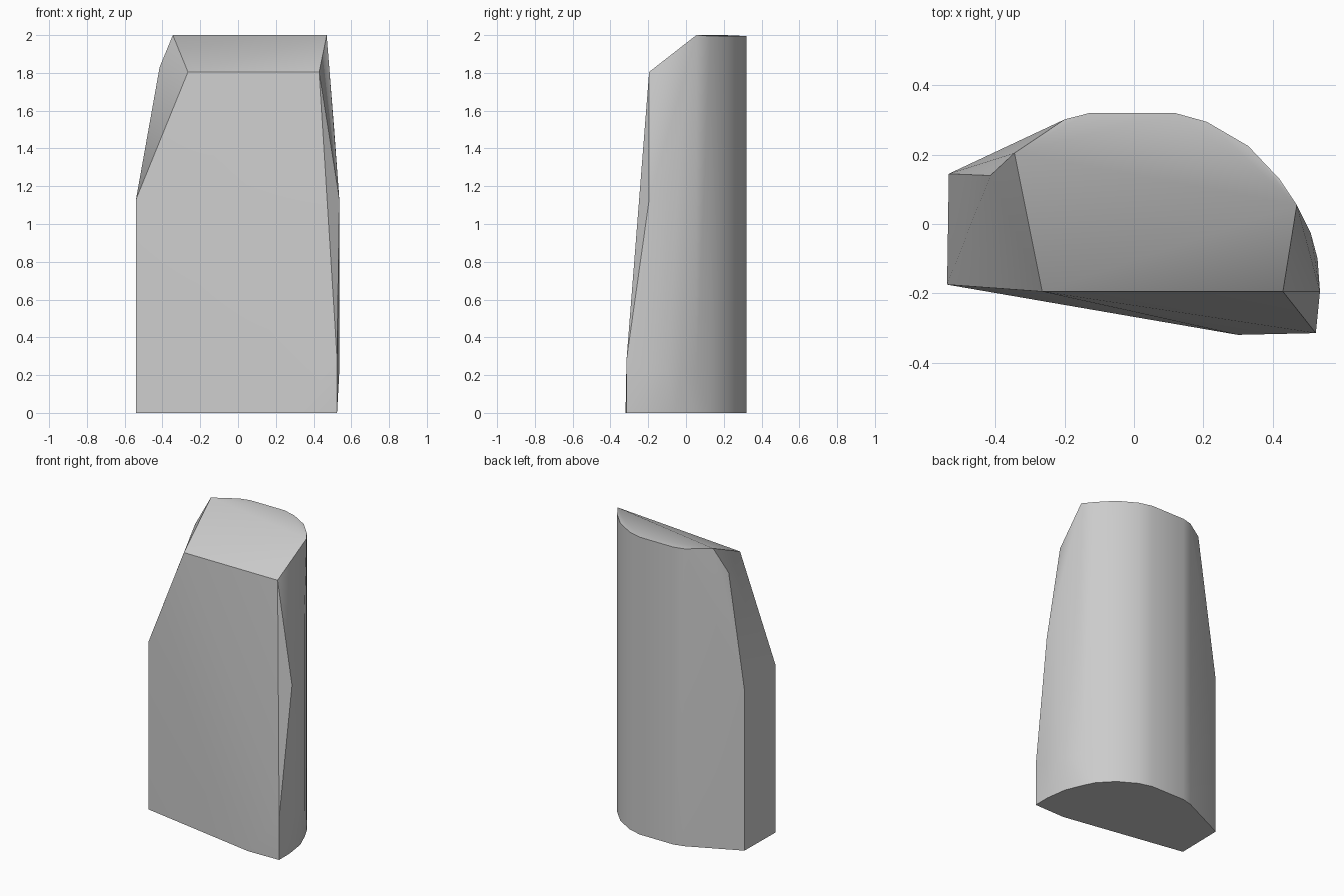
import bpy
import bmesh
from math import radians

cube = bpy.data.objects.get("Cube")
if cube:
    bpy.data.objects.remove(cube, do_unlink=True)

# Pale stone colour
stone = bpy.data.materials.new("pale_grey_stone")
stone.use_nodes = True
colour = (0.6, 0.6, 0.6, 1.0)
stone.diffuse_color = colour
stone.node_tree.nodes["Principled BSDF"].inputs["Base Color"].default_value = colour


def level(outline, z):
    """Lift a plan outline to one height."""
    return [(x, y, z) for x, y in outline]


# Rounded back wall, shared by the foot and the top
back = [(-0.2, 0.302), (-0.13, 0.32), (0.12, 0.32), (0.21, 0.295),
        (0.33, 0.225), (0.42, 0.13), (0.47, 0.055)]
left_side = [(-0.54, -0.175), (-0.535, 0.145)]
bulge = [(0.51, -0.025), (0.53, -0.1), (0.537, -0.195)]

points = []
# Foot, slightly tucked in at the right
points += level(left_side + back[:-1], 0)
points += level([(0.46, 0.05), (0.505, -0.06), (0.525, -0.2),
                 (0.525, -0.315), (0.3, -0.32)], 0)
# Right flank
points += level(bulge + [back[-1]], 0.22)
points += level([(0.525, -0.315)], 0.28)
points += level([bulge[2]], 1.13)
points += level([bulge[1]], 1.2)
points += level([bulge[0]], 1.5)
# Left shoulder
points += [(-0.54, -0.175, 1.13), (-0.535, 0.145, 1.08), (-0.415, 0.14, 1.83)]
# Front brow and crown
points += level([(-0.265, -0.195), (0.43, -0.195)], 1.805)
points += level([(-0.345, 0.205)] + [back[-1]], 2.0)
points += level(back[:-1], 1.995)

bm = bmesh.new()
for p in points:
    bm.verts.new(p)
hull = bmesh.ops.convex_hull(bm, input=bm.verts[:])
spare = {v for v in hull["geom_interior"] + hull["geom_unused"]
         if isinstance(v, bmesh.types.BMVert)}
bmesh.ops.delete(bm, geom=list(spare), context='VERTS')
bmesh.ops.dissolve_limit(bm, angle_limit=radians(0.5),
                         verts=bm.verts[:], edges=bm.edges[:])
bmesh.ops.recalc_face_normals(bm, faces=bm.faces[:])

mesh = bpy.data.meshes.new("standing_stone")
bm.to_mesh(mesh)
bm.free()
mesh.materials.append(stone)
obj = bpy.data.objects.new("standing_stone", mesh)
bpy.context.collection.objects.link(obj)

# Smooth back with crisp corners
bpy.ops.object.select_all(action='DESELECT')
obj.select_set(True)
bpy.context.view_layer.objects.active = obj
bpy.ops.object.shade_smooth_by_angle(angle=radians(30))
